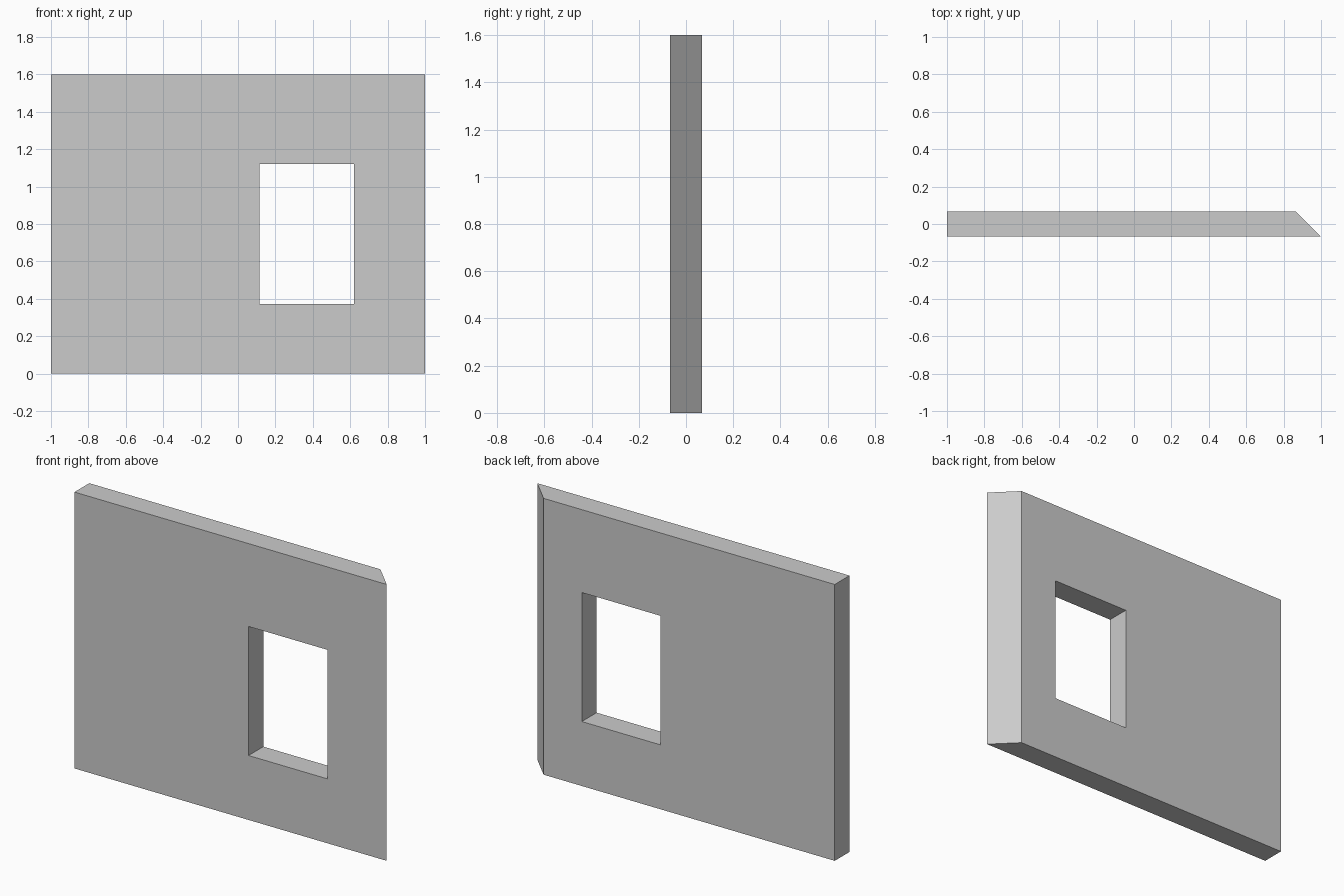
import bpy, bmesh

if "Cube" in bpy.data.objects:
    bpy.data.objects.remove(bpy.data.objects["Cube"])

WIDTH, HEIGHT, THICK = 2.0, 1.6, 0.135
WINDOW = (0.115, 0.62, 0.373, 1.12)  # x0, x1, z0, z1


def ring(bm, x0, x1, z0, z1, y):
    return [bm.verts.new((x, y, z)) for x, z in
            ((x0, z0), (x1, z0), (x1, z1), (x0, z1))]


def bridge(bm, a, b):
    for i in range(4):
        j = (i + 1) % 4
        bm.faces.new((a[i], a[j], b[j], b[i]))


bm = bmesh.new()
half, y = WIDTH / 2, THICK / 2

# Wall outline, with the right end mitred at 45 degrees towards the back
front = ring(bm, -half, half, 0, HEIGHT, -y)
back = ring(bm, -half, half - THICK, 0, HEIGHT, y)

# Window opening
front_hole = ring(bm, *WINDOW, -y)
back_hole = ring(bm, *WINDOW, y)

# Front face, window reveal, back face and outer edges form a closed loop
loops = [front, front_hole, back_hole, back]
for i in range(4):
    bridge(bm, loops[i], loops[(i + 1) % 4])
bmesh.ops.recalc_face_normals(bm, faces=bm.faces)

mesh = bpy.data.meshes.new("window_wall")
bm.to_mesh(mesh)
bm.free()
wall = bpy.data.objects.new("window_wall", mesh)
bpy.context.collection.objects.link(wall)
